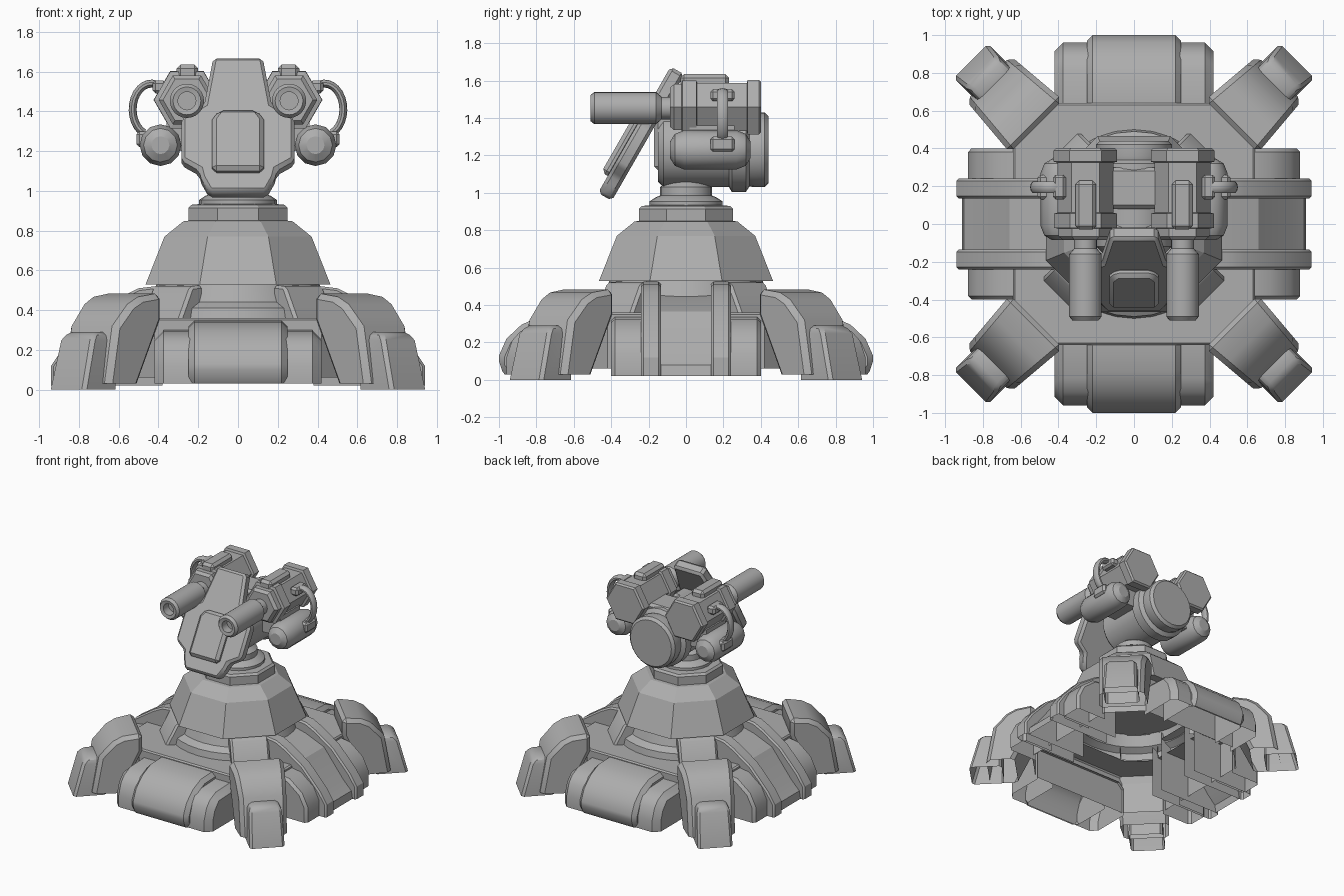
import bpy, bmesh, math
from mathutils import Matrix, Vector

old = bpy.data.objects.get("Cube")
if old:
    bpy.data.objects.remove(old)

grey = bpy.data.materials.new("armour grey")
grey.use_nodes = True
COLOUR = (0.42, 0.42, 0.42, 1)
grey.diffuse_color = COLOUR
grey.node_tree.nodes["Principled BSDF"].inputs["Base Color"].default_value = COLOUR


def frame(a, b, d, origin=(0, 0, 0)):
    """Matrix whose columns are the profile axes and the depth axis."""
    m = Matrix((a, b, d)).transposed().to_4x4()
    m.translation = Vector(origin)
    return m


def finish(name, bm, bevel=0.0, mirror="", hollow=(), smooth=0.58):
    """Open the faces that point along hollow, bevel, shade, mirror."""
    bmesh.ops.recalc_face_normals(bm, faces=bm.faces)
    gone = [f for f in bm.faces if any(f.normal.dot(h) > 0.9 for h in hollow)]
    bmesh.ops.delete(bm, geom=gone, context="FACES")
    if bevel:
        edges = [e for e in bm.edges if len(e.link_faces) == 2 and e.calc_face_angle() > 0.6]
        bmesh.ops.bevel(bm, geom=edges, offset=bevel, segments=1,
                        profile=0.5, affect="EDGES", clamp_overlap=True)
    for f in bm.faces:
        f.smooth = True
    for e in bm.edges:
        e.smooth = len(e.link_faces) == 2 and e.calc_face_angle() < smooth
    mesh = bpy.data.meshes.new(name)
    bm.to_mesh(mesh)
    bm.free()
    mesh.materials.append(grey)
    ob = bpy.data.objects.new(name, mesh)
    bpy.context.collection.objects.link(ob)
    if mirror:
        mod = ob.modifiers.new("mirror", "MIRROR")
        mod.use_axis = ("x" in mirror, "y" in mirror, False)
        mod.use_mirror_merge = False


def loft(name, rings, cap=(True, True), **kw):
    """Skin a list of equal closed rings of points."""
    bm = bmesh.new()
    rings = [[bm.verts.new(p) for p in ring] for ring in rings]
    for p, q in zip(rings, rings[1:]):
        for i in range(len(p)):
            bm.faces.new((p[i - 1], p[i], q[i], q[i - 1]))
    for use, ring in zip(cap, (rings[0], rings[-1])):
        if use:
            bm.faces.new(ring)
    finish(name, bm, **kw)


def prism(name, pts, d0, d1, m, **kw):
    """Extrude a closed profile from depth d0 to d1."""
    loft(name, [[m @ Vector((a, b, d)) for a, b in pts] for d in (d0, d1)], **kw)


def lathe(name, profile, sides, m, apothem=False, **kw):
    """Spin (radius, height) pairs round the depth axis of m."""
    k = 1 / math.cos(math.pi / sides) if apothem else 1
    turn = math.pi / sides if apothem else 0
    angles = [turn + math.tau * i / sides for i in range(sides)]
    loft(name, [[m @ Vector((r * k * math.cos(a), r * k * math.sin(a), t)) for a in angles]
                for r, t in profile], **kw)


def box(name, x, y, z, **kw):
    pts = [(x[0], y[0]), (x[1], y[0]), (x[1], y[1]), (x[0], y[1])]
    prism(name, pts, z[0], z[1], UP, **kw)


X, Y, Z = Vector((1, 0, 0)), Vector((0, 1, 0)), Vector((0, 0, 1))
UP = frame(X, Y, Z)
FRONT = frame(-Y, Z, X)
SIDE = frame(X, Z, Y)
OUT = (X - Y).normalized()
DIAGONAL = frame(OUT, Z, (X + Y).normalized())

# Hollow platform ring and the collar under the dome
c, w = 0.42, 0.64
deck = [(c, -w), (w, -c), (w, c), (c, w), (-c, w), (-w, c), (-w, -c), (-c, -w)]
loft("platform", [[(x * s, y * s, z) for x, y in deck]
                  for s, z in ((1, 0.06), (1, 0.35), (0.985, 0.36), (0.68, 0.36))], cap=(False, False))
lathe("collar", [(0.50, 0.36), (0.49, 0.41), (0.44, 0.44), (0.41, 0.53)], 32, UP, cap=(False, True))
prism("collar_rib", [(0.40, 0.36), (0.40, 0.525), (0.47, 0.52), (0.55, 0.36)],
      -0.14, 0.14, DIAGONAL, mirror="xy", hollow=(-Z, -OUT), bevel=0.015)

# Faceted dome and neck
lathe("dome", [(0.465, 0.53), (0.37, 0.77), (0.275, 0.847), (0.25, 0.85), (0.25, 0.915), (0.235, 0.93),
               (0.18, 0.935)], 8, UP, apothem=True, smooth=0.1)
lathe("neck", [(0.195, 0.92), (0.195, 0.955), (0.165, 0.975), (0.14, 0.985), (0.14, 1.03), (0.1, 1.06)], 20, UP)

# Front and back pods: wide block with a rounded centre band
prism("pod_block", [(0.62, 0.03), (0.62, 0.30), (0.86, 0.29), (0.93, 0.21), (0.96, 0.12), (0.96, 0.03)],
      -0.42, 0.42, FRONT, mirror="y", hollow=(-Z, Y), bevel=0.045)
prism("pod_band", [(0.64, 0.03), (0.64, 0.345), (0.78, 0.34), (0.88, 0.295), (0.96, 0.22),
                   (1.0, 0.13), (1.0, 0.07), (0.97, 0.03)],
      -0.25, 0.25, FRONT, mirror="y", hollow=(-Z, Y), bevel=0.03)

# Corner legs that taper outward, and feet that spread toward the ground
leg = [(0.88, 0.03), (0.73, 0.35), (0.73, 0.487), (0.87, 0.467), (0.94, 0.43), (1.04, 0.32), (1.09, 0.03)]
loft("leg", [[DIAGONAL @ Vector((u, z, s * (0.26 - 0.085 * u))) for u, z in leg] for s in (-1, 1)],
     mirror="xy", hollow=(-Z,), bevel=0.028)
loft("foot", [[DIAGONAL @ Vector(p) for p in ((u0, z, -v), (u1, z, -v), (u1, z, v), (u0, z, v))]
              for u0, u1, v, z in ((0.98, 1.222, 0.128, 0.0), (0.98, 1.155, 0.12, 0.25), (0.98, 1.12, 0.1, 0.29))],
     mirror="xy", hollow=(-Z,), bevel=0.018)

# Side ramps: two rails, a sunken panel and flanking blocks
prism("ramp_rail", [(0.38, 0.02), (0.38, 0.525), (0.50, 0.51), (0.58, 0.47), (0.73, 0.37), (0.88, 0.21),
                    (0.94, 0.12), (0.94, 0.02)],
      0.135, 0.24, SIDE, mirror="xy", hollow=(-Z, -X), bevel=0.012)
prism("ramp_panel", [(0.38, 0.02), (0.38, 0.46), (0.50, 0.43), (0.66, 0.365), (0.83, 0.15), (0.90, 0.08),
                     (0.91, 0.02)],
      -0.14, 0.14, SIDE, mirror="x", hollow=(-Z, -X, Y, -Y), smooth=0.3)
prism("ramp_block", [(0.62, 0.02), (0.62, 0.34), (0.72, 0.325), (0.83, 0.24), (0.88, 0.14), (0.88, 0.02)],
      0.22, 0.40, SIDE, mirror="xy", hollow=(-Z, -X), bevel=0.02)

# Head drum lying front to back
drum = frame(X, Z, Y, (0, 0, 1.23))
lathe("head_drum", [(0.17, -0.15), (0.2, -0.12), (0.2, 0.23), (0.225, 0.245), (0.225, 0.32),
                    (0.195, 0.34), (0.2, 0.36), (0.2, 0.42), (0.18, 0.44)], 24, drum)
box("head_core", (-0.13, 0.13), (-0.17, 0.0), (1.12, 1.42), bevel=0.02)
box("gun_crossbar", (-0.2, 0.2), (0.08, 0.3), (1.38, 1.46), bevel=0.02)

# Tilted face shield with a raised plate
slope = Vector((0, 0.575, 1))
inward = Vector((0, 0.867, -0.498))
SHIELD = frame(X, slope, inward, (0, -0.085 - 0.575 * 1.67, 0))
half = [(0.145, 1.0), (0.185, 1.07), (0.195, 1.11), (0.285, 1.16), (0.285, 1.37), (0.17, 1.44), (0.125, 1.675)]
prism("face_shield", half + [(-x, z) for x, z in reversed(half)], 0.0, 0.085, SHIELD, bevel=0.018)
plate = [(0.13, 1.09), (0.13, 1.35), (0.095, 1.395)]
prism("face_plate", plate + [(-x, z) for x, z in reversed(plate)], -0.04, 0.02, SHIELD, bevel=0.022)

# Twin guns: hexagonal housings, hollow barrels, top ridges
gun = frame(X, Z, Y, (0.257, 0, 1.458))
lathe("gun_housing", [(0.12, -0.085), (0.142, -0.065), (0.142, -0.025), (0.166, -0.02), (0.166, 0.055),
                      (0.148, 0.06), (0.148, 0.325), (0.168, 0.33), (0.168, 0.39), (0.155, 0.402)],
      6, gun, mirror="x", smooth=0.1)
bore = frame(X, Z, Y, (0.257, 0, 1.453))
lathe("gun_barrel", [(0.045, -0.44), (0.045, -0.505), (0.07, -0.51), (0.086, -0.49), (0.086, -0.16),
                     (0.06, -0.13), (0.06, -0.05)], 24, bore, mirror="x")
box("gun_ridge", (0.2, 0.31), (-0.03, 0.23), (1.56, 1.635), mirror="x", bevel=0.02)

# Tanks slung under the guns
tank = frame(X, Z, Y, (0.39, 0, 1.23))
lathe("tank", [(0.045, -0.085), (0.085, -0.06), (0.105, -0.01), (0.105, 0.27), (0.085, 0.32), (0.045, 0.345)],
      12, tank, mirror="x", smooth=0.53)
box("tank_strut", (0.2, 0.36), (0.02, 0.26), (1.2, 1.36), mirror="x")
box("hose_socket_upper", (0.36, 0.43), (0.13, 0.26), (1.49, 1.555), mirror="x", bevel=0.015)
box("hose_socket_lower", (0.44, 0.51), (0.13, 0.26), (1.22, 1.30), mirror="x", bevel=0.015)

# Looped hose from gun to tank
hose = []
for i in range(15):
    t = math.radians(118 - 186 * i / 14)
    radial = Vector((math.cos(t), 0, math.sin(t)))
    centre = Vector((0.435 + 0.095 * radial.x, 0.195, 1.41 + 0.13 * radial.z))
    hose.append([centre + 0.02 * math.cos(s) * radial + 0.032 * math.sin(s) * Y
                 for s in (math.tau * j / 10 for j in range(10))])
loft("hose", hose, mirror="x")
